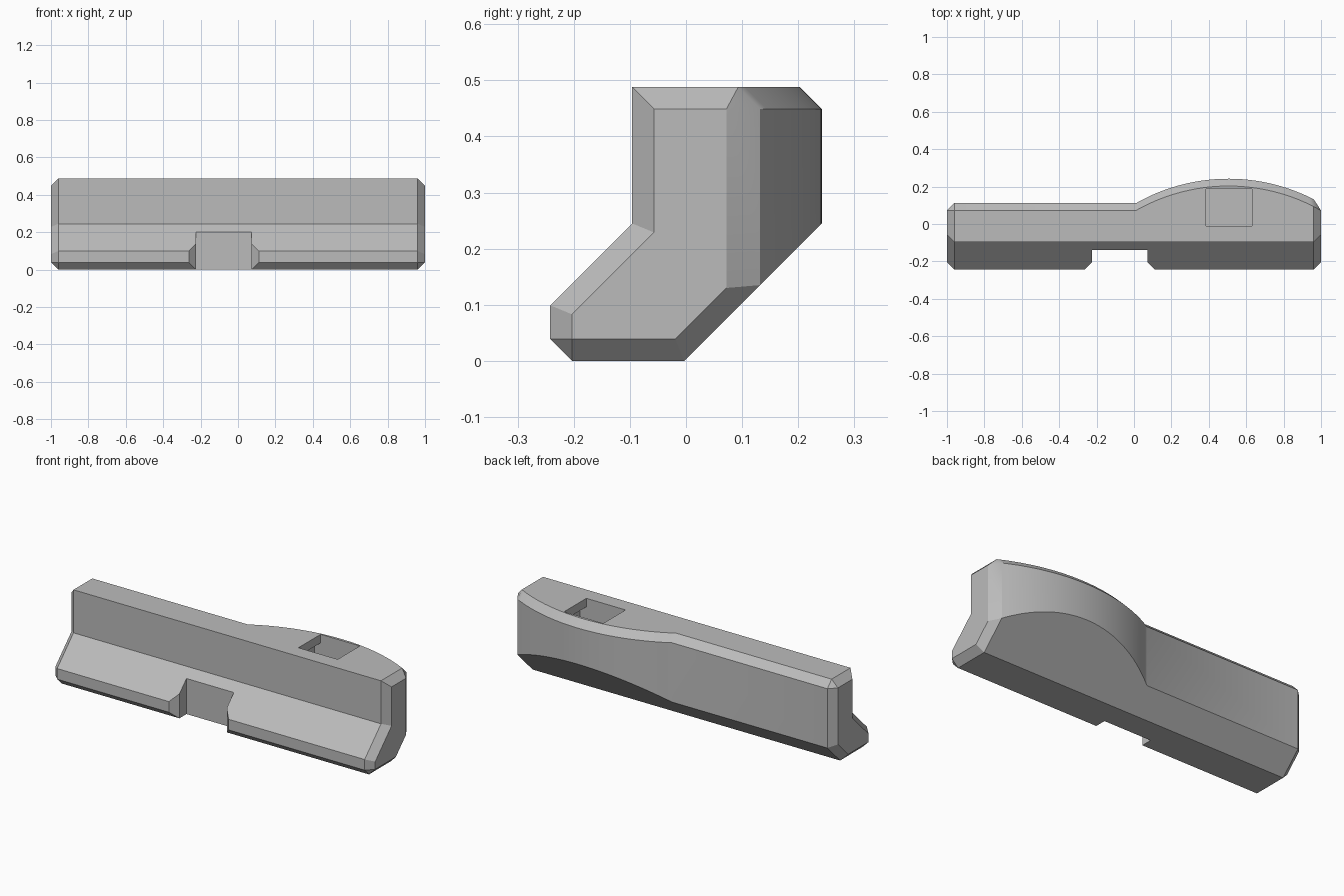
import bpy
import bmesh
import math

if "Cube" in bpy.data.objects:
    bpy.data.objects.remove(bpy.data.objects["Cube"])

TOP, BEVEL, END = 0.488, 0.039, 0.961
BACK, BULGE_MID, BULGE_HALF, BULGE_RISE = 0.111, 0.505, 0.495, 0.131
RADIUS = (BULGE_HALF ** 2 + BULGE_RISE ** 2) / (2 * BULGE_RISE)

grey = bpy.data.materials.new("plain grey")
grey.use_nodes = True
grey.diffuse_color = (0.5, 0.5, 0.5, 1)
grey.node_tree.nodes["Principled BSDF"].inputs["Base Color"].default_value = (0.5, 0.5, 0.5, 1)


def make_object(name, bm):
    bmesh.ops.remove_doubles(bm, verts=bm.verts, dist=0.0001)
    bmesh.ops.recalc_face_normals(bm, faces=bm.faces)
    mesh = bpy.data.meshes.new(name)
    bm.to_mesh(mesh)
    bm.free()
    mesh.materials.append(grey)
    obj = bpy.data.objects.new(name, mesh)
    bpy.context.collection.objects.link(obj)
    return obj


def loft(name, rings):
    """Skin a row of matching rings and cap both ends."""
    bm = bmesh.new()
    rows = [[bm.verts.new(p) for p in ring] for ring in rings]
    n = len(rows[0])
    for a, b in zip(rows, rows[1:]):
        for i in range(n):
            j = (i + 1) % n
            bm.faces.new((a[i], a[j], b[j], b[i]))
    bm.faces.new(rows[0])
    bm.faces.new(rows[-1])
    return make_object(name, bm)


def prism(name, outline, z0, z1):
    return loft(name, [[(x, y, z) for x, y in outline] for z in (z0, z1)])


def box_outline(x0, x1, y0, y1):
    return [(x0, y0), (x1, y0), (x1, y1), (x0, y1)]


def back_at(x):
    """Depth of the back wall: straight, then a circular bulge."""
    d = x - BULGE_MID
    if abs(d) >= BULGE_HALF:
        return BACK
    return BACK + BULGE_RISE - RADIUS + math.sqrt(RADIUS ** 2 - d * d)


def section(x):
    b = back_at(x)
    profile = [(-0.096, TOP), (-0.096, 0.245), (-0.242, 0.099), (-0.242, BEVEL),
               (-0.203, 0), (-0.003, 0), (b, b + 0.003), (b, TOP - BEVEL), (b - BEVEL, TOP)]
    return [(x, y, z) for y, z in profile]


def end_section(x):
    """The same profile, inset to form the bevelled end."""
    b = BACK - BEVEL
    profile = [(-0.057, TOP - BEVEL), (-0.057, 0.229), (-0.203, 0.083), (-0.203, BEVEL),
               (-0.203, BEVEL), (-0.019, BEVEL), (b, b + 0.058),
               (b, TOP - BEVEL), (b, TOP - BEVEL)]
    return [(x, y, z) for y, z in profile]


# Body with a stepped front and a bulging back
start = BULGE_MID - BULGE_HALF
steps = 40
stations = [-END] + [start + (END - start) * i / steps for i in range(steps + 1)]
body = loft("angled_body", [end_section(-1)] + [section(x) for x in stations] + [end_section(1)])

# Notch through the lower front lip, flared at its mouth
mid, half, flare = -0.076, 0.148, 0.039
side = [(half, -0.14), (half, -0.203), (half + flare, -0.242), (half + flare, -0.4)]
outline = [(mid + x, y) for x, y in side] + [(mid - x, y) for x, y in reversed(side)]
notch = prism("notch_cutter", outline, -0.1, 0.4)

# Socket in the top, wider below its rim
socket = prism("socket_cutter", box_outline(0.385, 0.63, -0.01, 0.188), 0.34, 0.6)
undercut = prism("undercut_cutter", box_outline(0.345, 0.67, -0.01, 0.188), 0.34, 0.44)

bpy.context.view_layer.objects.active = body
for cutter in (notch, socket, undercut):
    cutter.hide_render = True
    mod = body.modifiers.new(cutter.name, "BOOLEAN")
    mod.operation = "DIFFERENCE"
    mod.solver = "EXACT"
    mod.object = cutter
    bpy.ops.object.modifier_apply(modifier=mod.name)
    bpy.data.objects.remove(cutter)

bpy.ops.object.select_all(action="DESELECT")
body.select_set(True)
bpy.ops.object.shade_smooth_by_angle(angle=math.radians(30))
